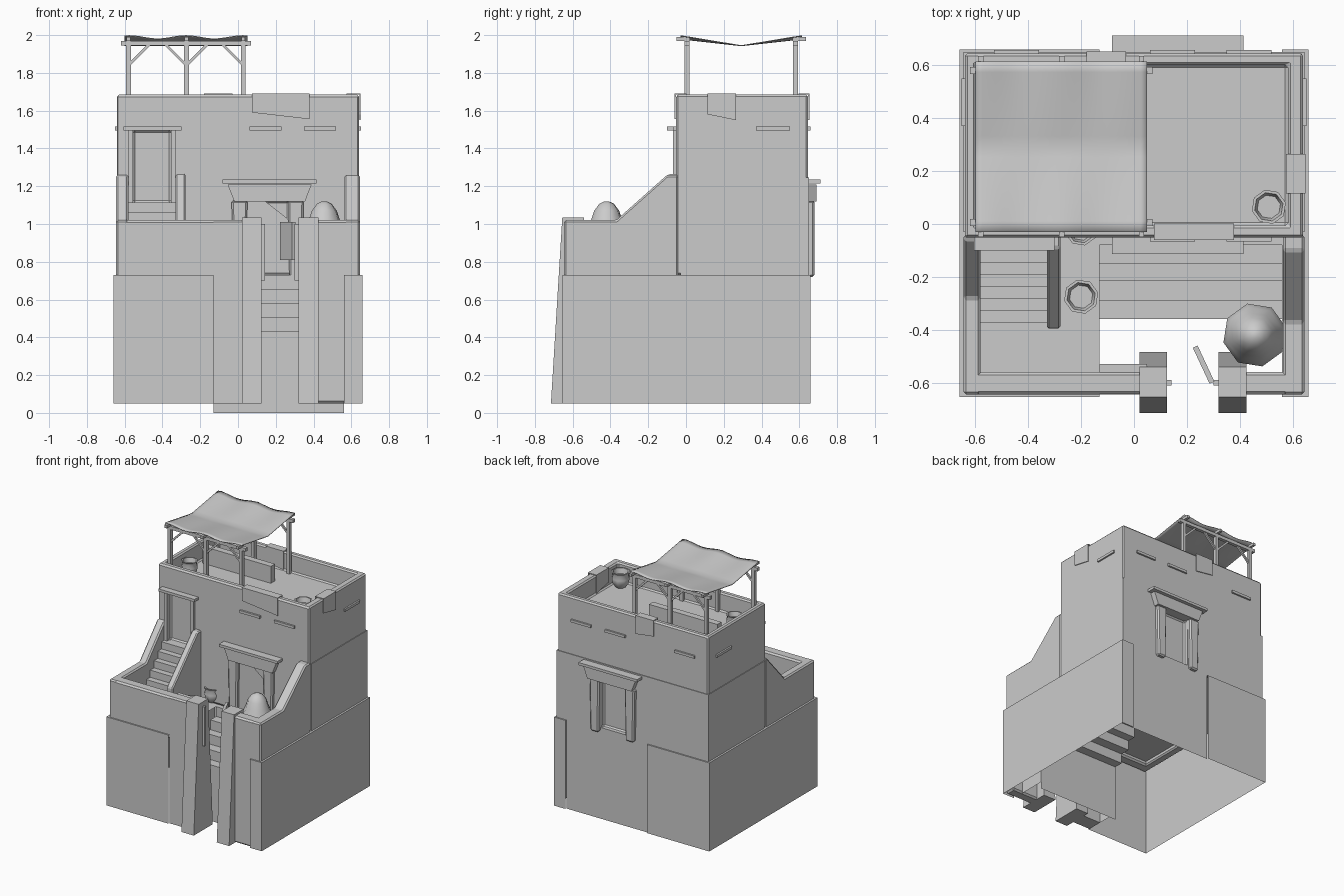
import bpy, bmesh, math
from mathutils import Vector

if "Cube" in bpy.data.objects:
    bpy.data.objects.remove(bpy.data.objects["Cube"])

def make(name, verts, faces, bevel=0):
    me = bpy.data.meshes.new(name)
    me.from_pydata(verts, [], faces)
    bm = bmesh.new()
    bm.from_mesh(me)
    bmesh.ops.recalc_face_normals(bm, faces=bm.faces)
    bm.to_mesh(me)
    bm.free()
    ob = bpy.data.objects.new(name, me)
    bpy.context.collection.objects.link(ob)
    if bevel:
        add_bevel(ob, bevel)
    return ob

def add_bevel(ob, width):
    m = ob.modifiers.new("bevel", 'BEVEL')
    m.width, m.segments, m.limit_method = width, 1, 'ANGLE'

def prism(name, pts, a, b, axis='x', bevel=0):
    # profile extruded along one axis: x takes (y,z), y takes (x,z)
    put = (lambda p, t: (t, p[0], p[1])) if axis == 'x' else (lambda p, t: (p[0], t, p[1]))
    n = len(pts)
    verts = [put(p, a) for p in pts] + [put(p, b) for p in pts]
    faces = [list(range(n)), list(range(n, 2 * n))]
    faces += [[i, (i + 1) % n, n + (i + 1) % n, n + i] for i in range(n)]
    return make(name, verts, faces, bevel)

def box(name, x0, x1, y0, y1, z0, z1, bevel=0):
    return prism(name, [(y0, z0), (y1, z0), (y1, z1), (y0, z1)], x0, x1, 'x', bevel)

def open_faces(ob, normals):
    # remove the box faces pointing along the given directions
    bm = bmesh.new()
    bm.from_mesh(ob.data)
    bm.normal_update()
    gone = [f for f in bm.faces if any(f.normal.dot(Vector(d)) > .9 for d in normals)]
    bmesh.ops.delete(bm, geom=gone, context='FACES')
    bm.to_mesh(ob.data)
    bm.free()

def bar(name, p, q, w):
    p, q = Vector(p), Vector(q)
    ob = box(name, -w / 2, w / 2, -w / 2, w / 2, 0, (q - p).length)
    ob.location = p
    ob.rotation_euler = (q - p).to_track_quat('Z', 'Y').to_euler()

def lathe(name, prof, x, y, z, n=8):
    verts, faces, k = [], [], len(prof)
    for r, h in prof:
        verts += [(x + r * math.cos(math.tau * (i + .3) / n), y + r * math.sin(math.tau * (i + .3) / n), z + h)
                  for i in range(n)]
    for j in range(k - 1):
        faces += [[j * n + i, j * n + (i + 1) % n, (j + 1) * n + (i + 1) % n, (j + 1) * n + i] for i in range(n)]
    faces += [list(range(n)), list(range((k - 1) * n, k * n))]
    ob = make(name, verts, faces)
    bpy.context.view_layer.objects.active = ob
    ob.select_set(True)
    bpy.ops.object.shade_smooth_by_angle(angle=math.radians(50))
    ob.select_set(False)

def pot(name, x, y, z, s=1.0):
    prof = [(.035, 0), (.06, .035), (.066, .07), (.056, .1), (.066, .118), (.055, .118), (.05, .1), (.045, .08)]
    lathe(name, [(r * s, h * s) for r, h in prof], x, y, z)

def cut(ob, *dims):
    c = box("cutter", *dims)
    c.hide_render = True
    c.hide_set(True)
    m = ob.modifiers.new("cut", 'BOOLEAN')
    m.object, m.operation, m.solver = c, 'DIFFERENCE', 'EXACT'

# plinths either side of the open middle: hollow, open underneath
open_faces(box("left_plinth", -.66, -.13, -.655, .66, .05, .73), [(0, 0, -1), (1, 0, 0)])
open_faces(box("right_plinth", .56, .66, -.655, .66, .05, .73), [(0, 0, -1), (-1, 0, 0)])
for name, x in (("terrace_side", -.13), ("court_side", .56)):
    make(name, [(x, -.6, .05), (x, -.36, .05), (x, -.36, .73), (x, -.6, .73)], [[0, 1, 2, 3]])
make("back_foundation", [(-.13, .65, .05), (.56, .65, .05), (.56, .65, .73), (-.13, .65, .73)], [[0, 1, 2, 3]])

# house body with sunken roof and door recesses; slightly wider lower band
low = box("lower_band", -.645, .645, -.03, .65, .73, 1.245)
body = box("house_body", -.64, .64, -.052, .645, .73, 1.685)
cut(body, -.598, .582, -.005, .602, 1.545, 1.8)
for ob in (low, body):
    cut(ob, .05, .27, -.1, .0, .75, 1.12)
    cut(ob, .05, .27, .61, .7, .75, 1.12)
    cut(ob, -.555, -.355, -.1, -.02, 1.115, 1.495)
add_bevel(body, .012)

# courtyard walls
box("front_wall_left", -.645, .05, -.645, -.56, .7, 1.02, .012)
box("front_wall_middle", -.13, .05, -.645, -.53, .05, 1.01)
box("front_wall_right", .39, .645, -.645, -.56, .05, 1.02, .012)
for name, x0, x1, ya, yb in (("left_side_wall", -.645, -.58, -.28, -.06), ("right_side_wall", .563, .645, -.37, -.1)):
    prism(name, [(-.645, .7), (-.645, 1.02), (ya, 1.02), (yb, 1.26), (-.04, 1.26), (-.04, .7)], x0, x1, 'x', .01)

# gate pillars, jambs and open leaf
for x in (.02, .32):
    prism("gate_pillar", [(-.715, .05), (-.485, .05), (-.54, 1.035), (-.655, 1.035)], x, x + .105)
for x in (.122, .3):
    box("gate_jamb", x, x + .02, -.61, -.59, .7, 1.0)
leaf = box("gate_leaf", -.01, .01, 0, .15, .81, 1.01)
leaf.location = (.295, -.6, 0)
leaf.rotation_euler.z = math.radians(25)

# entrance steps as an open sheet ending in a tall riser
edges = (-.36, -.29, -.215, -.15, -.08, -.04)
pts = [(-.36, 0)]
for i in range(5):
    pts += [(edges[i], .43 + .075 * i), (edges[i + 1], .43 + .075 * i)]
n = len(pts)
make("entrance_steps", [(x, y, z) for x in (-.13, .56) for y, z in pts],
     [[i, i + 1, n + i + 1, n + i] for i in range(n - 1)])

# side stair to the upper door, with sloped parapet
for i in range(7):
    box("stair_step", -.58, -.33, -.375 + .046 * i, -.04, .73 + .055 * i, .785 + .055 * i)
prism("stair_parapet", [(-.395, .73), (-.395, .95), (-.09, 1.265), (-.04, 1.265), (-.04, .73)], -.33, -.278, 'x', .008)

# upper door frame
for x in (-.58, -.355):
    box("upper_door_jamb", x, x + .025, -.068, -.03, 1.115, 1.495)
box("upper_door_lintel", -.605, -.3, -.1, -.03, 1.495, 1.515)

# columned doorways, front and back
for side, y, s in (("front", -.05, -1), ("back", .65, 1)):
    for x in (.008, .306):
        prism(side + "_door_column", [(x - .034, .72), (x + .034, .72), (x + .042, 1.125), (x - .042, 1.125)],
              y - s * .02, y + s * .03, 'y', .01)
    prism(side + "_door_cornice", [(-.02, 1.12), (.355, 1.12), (.39, 1.21), (-.055, 1.21)], y - s * .01, y + s * .042, 'y')
    box(side + "_door_cap", -.083, .415, *sorted((y - s * .01, y + s * .063)), 1.215, 1.235)

# slit ledges on the upper walls
for x in (.06, .35):
    box("front_slit", x, x + .17, -.066, -.04, 1.495, 1.515)
for x in (-.53, .06, .35):
    box("back_slit", x, x + .17, .64, .658, 1.495, 1.515)
for x in (-.652, .63):
    box("side_slit", x, x + .022, .37, .55, 1.495, 1.515)

# rugs hung over the parapets
def rug(name, outer, inner, a, b, low_a, low_b, axis):
    d, t = (1 if outer > inner else -1), .006
    prof = [(outer, 1.6), (outer, 1.692), (inner, 1.692), (inner, 1.6), (inner + d * t, 1.6),
            (inner + d * t, 1.686), (outer - d * t, 1.686), (outer - d * t, 1.6)]
    ob = prism(name, prof, a, b, axis)
    k = 0 if axis == 'x' else 1
    for v in ob.data.vertices:
        if v.co.z < 1.65:
            v.co.z = low_a if abs(v.co[k] - a) < .001 else low_b

rug("front_rug", -.06, .002, .075, .378, 1.59, 1.555, 'x')
rug("back_rug", .653, .595, -.18, -.03, 1.57, 1.55, 'x')
rug("right_rug", .648, .575, .115, .265, 1.58, 1.55, 'y')

# awning frame
for y in (.005, .58):
    out = -1 if y < .3 else 1
    for x in (-.58, -.273, .028):
        box("awning_post", x - .013, x + .013, y - .013, y + .013, 1.53, 1.96)
        box("awning_stub", x - .01, x + .01, *sorted((y - out * .015, y + out * .055)), 1.97, 1.99)
    box("awning_beam", -.62, .07, y - .013, y + .013, 1.945, 1.97)
    for x, d in ((-.58, 1), (-.273, -1), (-.273, 1), (.028, -1)):
        bar("awning_brace", (x, y, 1.84), (x + d * .11, y, 1.95), .014)

# sagging canvas: high at the posts, sagging towards the middle line
nx, ny = 26, 16
verts = []
for j in range(ny + 1):
    for i in range(nx + 1):
        x, y = -.6 + .65 * i / nx, -.03 + .645 * j / ny
        v = abs(y - .2925) / .3225
        bump = math.cos(math.pi * (x + .575) / .3) ** 2
        verts.append((x, y, 1.944 + v * (.036 + .017 * bump)))
faces = [[j * (nx + 1) + i, j * (nx + 1) + i + 1, (j + 1) * (nx + 1) + i + 1, (j + 1) * (nx + 1) + i]
         for j in range(ny) for i in range(nx)]
canvas = make("awning_canvas", verts, faces)
canvas.data.shade_smooth()
thick = canvas.modifiers.new("thickness", 'SOLIDIFY')
thick.thickness, thick.offset = .005, 0

# roof bench, pots and clay oven
box("roof_bench", -.56, .02, .37, .42, 1.54, 1.675)
pot("roof_pot_right", .51, .065, 1.545)
pot("roof_pot_left", -.53, .17, 1.545, .9)
pot("court_pot_large", -.2, -.275, .73, 1.0)
pot("court_pot_small", -.2, -.02, .73, .95)
lathe("clay_oven", [(.11, .73), (.122, .8), (.122, .93), (.108, .97), (.085, 1.02), (.068, 1.07), (.04, 1.107), (.012, 1.12)],
      .457, -.42, 0)
